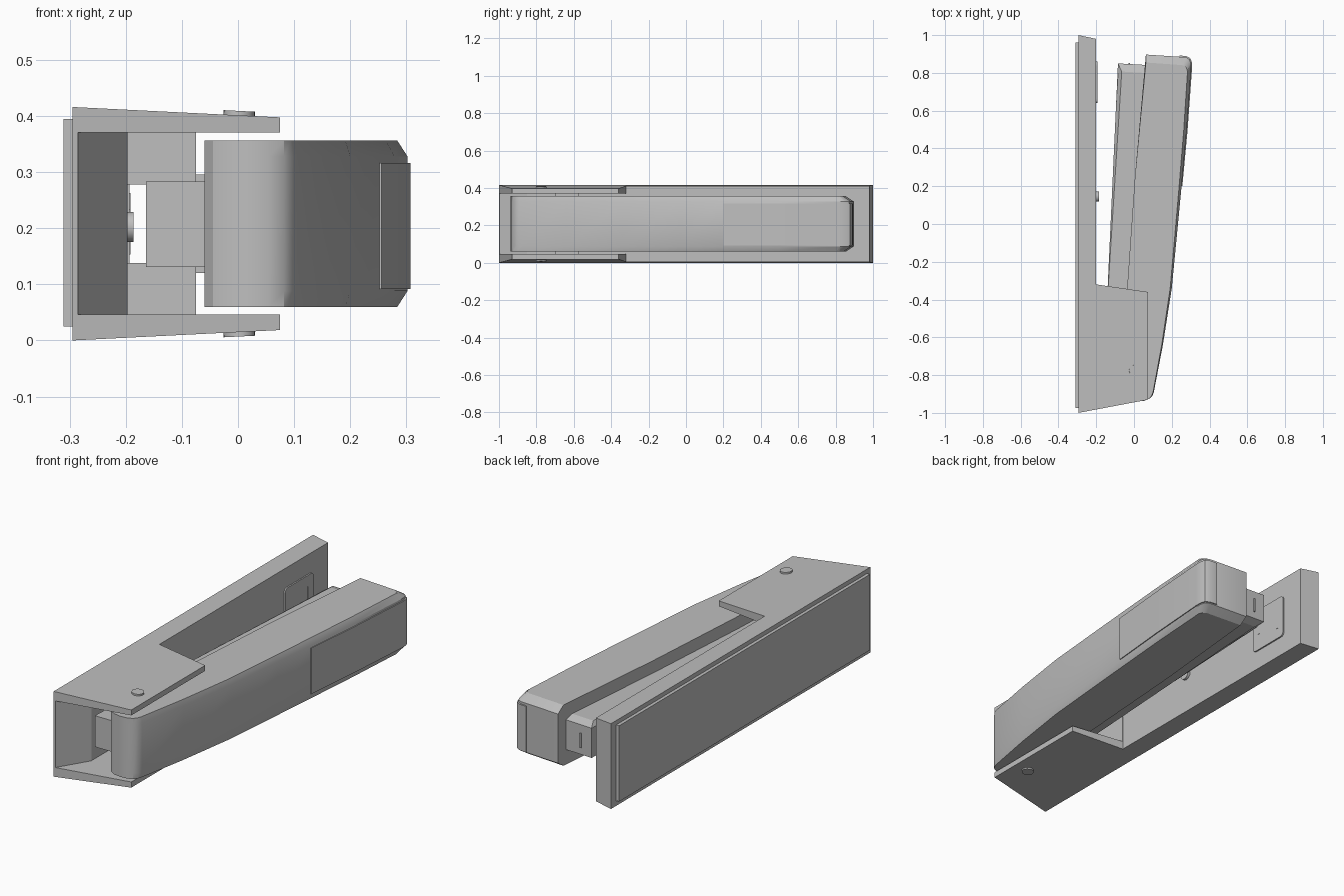
import bpy, bmesh, math
from mathutils import Vector

old = bpy.data.objects.get("Cube")
if old:
    bpy.data.objects.remove(old, do_unlink=True)

GREY = bpy.data.materials.new("plain_grey")
GREY.use_nodes = True
GREY.diffuse_color = (0.52, 0.52, 0.52, 1)
GREY.node_tree.nodes["Principled BSDF"].inputs["Base Color"].default_value = (0.52, 0.52, 0.52, 1)

MID = 0.208  # height of the symmetry plane


def finish(name, bm, smooth=False):
    bmesh.ops.recalc_face_normals(bm, faces=bm.faces[:])
    mesh = bpy.data.meshes.new(name)
    bm.to_mesh(mesh)
    bm.free()
    mesh.materials.append(GREY)
    ob = bpy.data.objects.new(name, mesh)
    bpy.context.collection.objects.link(ob)
    bpy.ops.object.select_all(action='DESELECT')
    ob.select_set(True)
    bpy.context.view_layer.objects.active = ob
    if smooth:
        bpy.ops.object.shade_smooth_by_angle(angle=math.radians(28))
    return ob


def prism(name, rings, smooth=False):
    """Loft a stack of matching closed outlines and cap both ends."""
    bm = bmesh.new()
    rows = [[bm.verts.new(p) for p in ring] for ring in rings]
    n = len(rows[0])
    for a, b in zip(rows, rows[1:]):
        for i in range(n):
            j = (i + 1) % n
            bm.faces.new((a[i], a[j], b[j], b[i]))
    bm.faces.new(rows[0])
    bm.faces.new(rows[-1])
    return finish(name, bm, smooth)


def slab(name, outline, z0, z1, smooth=False):
    return prism(name, [[(x, y, z) for x, y in outline] for z in (z0, z1)], smooth)


def box(name, x0, x1, y0, y1, z0, z1):
    return slab(name, [(x0, y0), (x1, y0), (x1, y1), (x0, y1)], z0, z1)


def chamfered(name, outline, inset, half, edge, smooth=False):
    """Upright prism whose outline shrinks at its top and bottom rims."""
    rings = []
    for h, k in ((-half, 1), (edge - half, 0), (half - edge, 0), (half, 1)):
        ring = []
        for x, y in outline:
            dx, dy = inset(x, y)
            ring.append((x - k * dx, y - k * dy, MID + h))
        rings.append(ring)
    return prism(name, rings, smooth)


def disc(name, centre, axis, radius, depth):
    bm = bmesh.new()
    bmesh.ops.create_cone(bm, cap_ends=True, segments=24, radius1=radius, radius2=radius, depth=depth)
    turn = Vector((0, 0, 1)).rotation_difference(Vector(axis))
    bmesh.ops.rotate(bm, verts=bm.verts[:], cent=(0, 0, 0), matrix=turn.to_matrix())
    bmesh.ops.translate(bm, verts=bm.verts[:], vec=centre)
    return finish(name, bm, True)


# Base with side cheeks: tapering body, hollowed between the cheeks
body = [(-0.295, -1), (0.075, -0.93), (0.075, -0.36), (-0.2, -0.32), (-0.2, 0.98), (-0.295, 1)]
base = prism("base", [[(x, y, MID + s * (MID - 0.05 * (x + 0.295))) for x, y in body] for s in (-1, 1)])
hollow = slab("hollow_cutter", [(-0.285, -1.1), (-0.285, -0.995), (-0.197, -0.85), (-0.197, -0.2),
                                (0.2, -0.2), (0.2, -1.1)], 0.046, 0.371)
cut = base.modifiers.new("hollow", 'BOOLEAN')
cut.object = hollow
cut.solver = 'EXACT'
bpy.context.view_layer.objects.active = base
bpy.ops.object.modifier_apply(modifier="hollow")
bpy.data.objects.remove(hollow, do_unlink=True)

# Pad under the base
box("base_pad", -0.311, -0.29, -0.975, 0.96, 0.025, 0.395)

# Paired parts: hinge brackets and pivot rivets
for s, side in ((-1, "lower"), (1, "upper")):
    a, b = sorted((MID + s * 0.07, MID + s * 0.166))
    box(side + "_hinge_bracket", -0.2, -0.075, -0.7, -0.575, a, b)
    disc(side + "_rivet", (0.002, -0.775, MID + s * 0.194), (0.05, 0, s), 0.028, 0.014)

# Anvil plate with rounded corners, its two grooves, and the stop button
anvil = box("anvil_plate", -0.202, -0.193, 0.64, 0.86, 0.1, 0.316)
bm = bmesh.new()
bm.from_mesh(anvil.data)
corners = [e for e in bm.edges if abs(e.verts[0].co.x - e.verts[1].co.x) > 0.005]
bmesh.ops.bevel(bm, geom=corners, offset=0.02, segments=4, profile=0.5, affect='EDGES')
bm.to_mesh(anvil.data)
bm.free()
for y, h in ((0.68, 0.025), (0.82, 0.055)):
    box("anvil_groove", -0.196, -0.192, y - 0.008, y + 0.008, MID - h, MID + h)
disc("stop_button", (-0.194, 0.145, 0.202), (1, 0, 0), 0.027, 0.015)

# Magazine: narrow core and wider carrier, leaning away from the base


def lean(y):
    return -0.124 + 0.046 * y


core = [(lean(-0.87), -0.87), (0.02, -0.87), (0.06, 0.8), (lean(0.8), 0.8)]
slab("magazine_core", core, 0.131, 0.283)
carrier = [(lean(-0.5), -0.5), (0.02, -0.5), (0.1, 0.84), (lean(0.85), 0.85)]
chamfered("magazine_carrier", carrier,
          lambda x, y: (-0.02 if x < 0 and y > 0 else 0, 0.043 if y > 0 else 0), 0.0875, 0.015)
box("magazine_end_mark", -0.03, -0.022, 0.84, 0.853, 0.17, 0.24)

# Handle: rounded nose, gently curved back, chamfered rear
spine = [(0.105, -0.89), (0.153, -0.64), (0.2, -0.34), (0.23, -0.03), (0.25, 0.18),
         (0.279, 0.5), (0.302, 0.82)]
nose = [(-0.06, -0.885), (-0.045, -0.915), (-0.015, -0.932), (0.02, -0.938), (0.055, -0.936),
        (0.082, -0.925), (0.098, -0.908)]
rear = [(0.302, 0.85), (0.294, 0.872), (0.275, 0.883), (0.063, 0.897), (0.005, 0.25), (-0.037, -0.35)]


def rim(x, y):
    t = min(1, max(0, (y + 0.9) / 1.7))
    dx = 0.004 + 0.014 * t if x > 0.095 else 0
    return dx, 0.042 if y > 0.84 else 0


chamfered("handle", nose + spine + rear, rim, 0.148, 0.028, True)

# Grip plate wrapping the rear of the handle
grip = [(0.24, 0.2), (0.256, 0.2), (0.284, 0.5), (0.307, 0.82), (0.307, 0.853), (0.3, 0.876),
        (0.277, 0.889), (0.24, 0.892), (0.24, 0.87)]
slab("grip_plate", grip, 0.092, 0.316, True)
